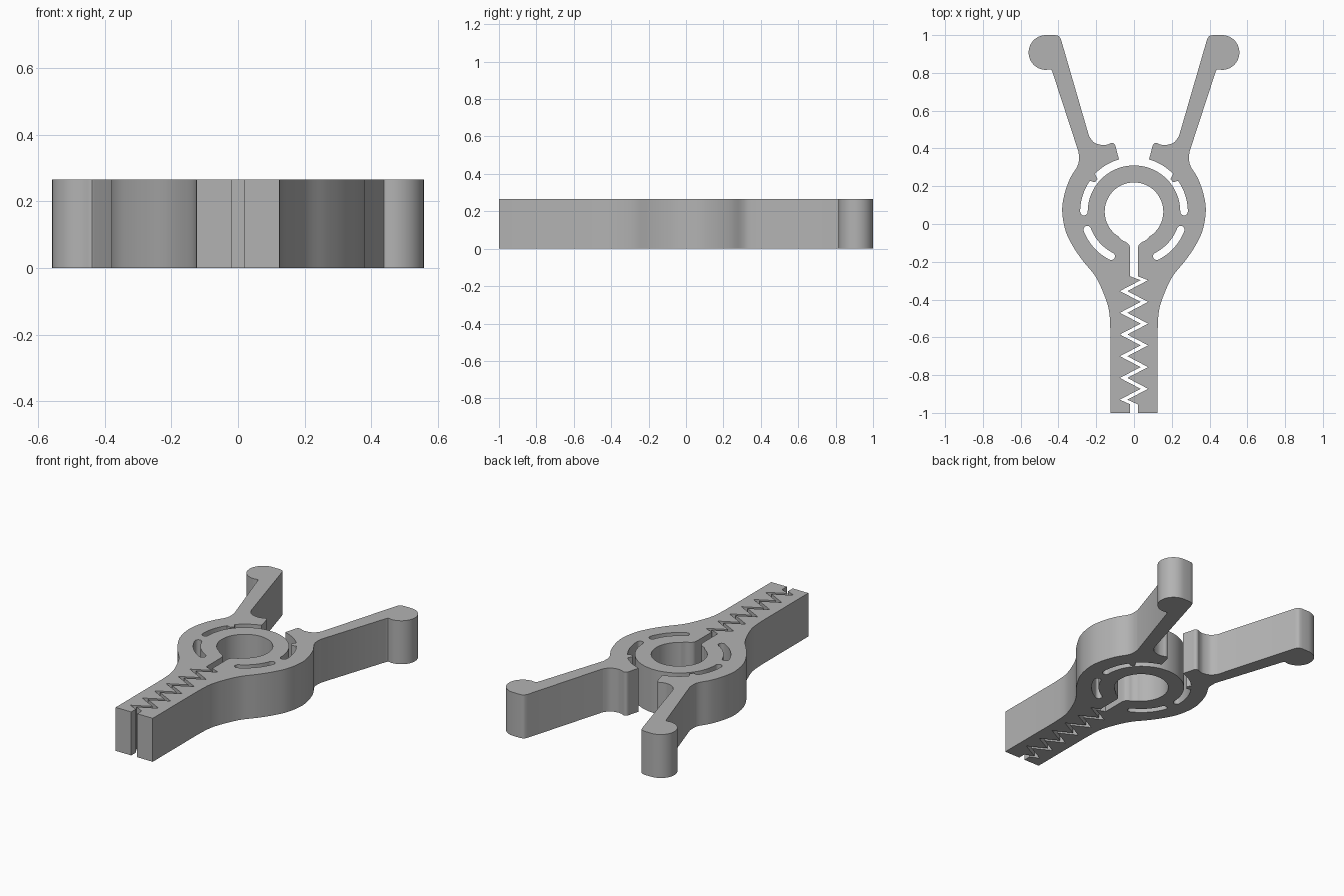
import bpy, bmesh
from math import sin, cos, radians
from mathutils import Vector
from mathutils.geometry import interpolate_bezier

cube = bpy.data.objects.get("Cube")
if cube:
    bpy.data.objects.remove(cube)

HEIGHT = 0.265
CY = 0.065                      # centre of the ring
HOLE, RING, SLOT = 0.155, 0.245, 0.285
SLIT = 0.02                     # half width of the slit


def arc(cx, cy, r, a0, a1, n=24):
    steps = [radians(a0 + (a1 - a0) * i / n) for i in range(n + 1)]
    return [(cx + r * cos(a), cy + r * sin(a)) for a in steps]


def smooth(points, n=6):
    """Smooth run through the given points."""
    p = [Vector(q) for q in points]
    last = len(p) - 1
    tangent = [(p[min(i + 1, last)] - p[max(i - 1, 0)]) / 6 for i in range(last + 1)]
    run = []
    for i in range(last):
        run += interpolate_bezier(p[i], p[i] + tangent[i],
                                  p[i + 1] - tangent[i + 1], p[i + 1], n + 1)[:-1]
    return [tuple(q[:2]) for q in run] + [points[-1]]


def mirror(points):
    return [(-x, y) for x, y in reversed(points)]


def slot_end(angle, a0, a1):
    """Round end of a slot, centred on the slot's middle radius."""
    r, a = (RING + SLOT) / 2, radians(angle)
    return arc(r * cos(a), CY + r * sin(a), (SLOT - RING) / 2, a0, a1, 8)


# Outer edge of the handle and body, then the fillet into the arm
side = [(SLIT, -1), (0.125, -1)]
side += smooth([(0.125, -0.57), (0.132, -0.46), (0.16, -0.37), (0.206, -0.275),
                (0.27, -0.196), (0.322, -0.12), (0.362, -0.037), (0.38, 0.065),
                (0.37, 0.15), (0.34, 0.238), (0.303, 0.3), (0.292, 0.335), (0.293, 0.38)])
# Arm with its round finger end
side += smooth([(0.432, 0.805), (0.439, 0.818), (0.452, 0.818)], 3)
side += arc(0.466, 0.908, 0.092, -90, 90, 32)
side += smooth([(0.42, 1.0), (0.398, 0.994), (0.386, 0.975)], 4)
# Jaw at the foot of the arm
side += smooth([(0.238, 0.465), (0.212, 0.432), (0.17, 0.418), (0.14, 0.421),
                (0.118, 0.429), (0.102, 0.422), (0.095, 0.4)], 5)
# Open slot between jaw and ring, with a small stop tooth
side += arc(0, CY, SLOT + 0.003, 74, 44, 12)
side += arc(0, CY, RING + 0.014, 42, 37, 4)
side += arc(0, CY, SLOT, 35, 0, 14)
side += slot_end(0, 0, -180)
side += arc(0, CY, RING, 0, 90, 36)

# Zigzag slit opening into the round hole
zigzag = [(0, -1), (0, -0.955)]
zigzag += [(-0.055 if i % 2 == 0 else 0.055, -0.93 + 0.0575 * i) for i in range(12)]
zigzag += [(0, -0.277)]
neck = smooth([(SLIT, -0.135), (0.025, -0.112), (0.042, -0.096), (0.062, -0.086),
               (0.082, -0.066)], 4)
edge = [(x + SLIT, y) for x, y in zigzag] + neck + arc(0, CY, HOLE, -56, 90, 48)
left_edge = [(x - SLIT, y) for x, y in zigzag] + [(-x, y) for x, y in neck]
left_edge += [(-x, y) for x, y in arc(0, CY, HOLE, -56, 90, 48)]

outline = side + mirror(side)[1:-1] + left_edge + edge[::-1][1:]

# Closed slots under the ring
closed_slot = arc(0, CY, SLOT, -63, -21, 20) + slot_end(-21, -21, 159)[1:]
closed_slot += arc(0, CY, RING, -21, -63, 20)[1:] + slot_end(-63, 117, 297)[1:-1]

# Fill the profile and give it thickness
curve = bpy.data.curves.new("clip_body", 'CURVE')
curve.dimensions = '2D'
curve.fill_mode = 'BOTH'
curve.extrude = HEIGHT / 2
for loop in (outline, closed_slot, mirror(closed_slot)):
    spline = curve.splines.new('POLY')
    spline.points.add(len(loop) - 1)
    for point, (x, y) in zip(spline.points, loop):
        point.co = (x, y, 0, 1)
    spline.use_cyclic_u = True
clip = bpy.data.objects.new("clip_body", curve)
bpy.context.collection.objects.link(clip)
bpy.ops.object.select_all(action='DESELECT')
clip.select_set(True)
bpy.context.view_layer.objects.active = clip
bpy.ops.object.convert(target='MESH')
clip = bpy.context.object

bm = bmesh.new()
bm.from_mesh(clip.data)
bmesh.ops.remove_doubles(bm, verts=bm.verts, dist=0.0005)
bmesh.ops.translate(bm, verts=bm.verts, vec=(0, 0, HEIGHT / 2))
bmesh.ops.recalc_face_normals(bm, faces=bm.faces)
bm.to_mesh(clip.data)
bm.free()
bpy.ops.object.shade_smooth_by_angle(angle=radians(30))

grey = bpy.data.materials.new("plain_grey")
grey.use_nodes = True
grey.diffuse_color = (0.45, 0.45, 0.45, 1)
grey.node_tree.nodes["Principled BSDF"].inputs["Base Color"].default_value = (0.45, 0.45, 0.45, 1)
clip.data.materials.clear()
clip.data.materials.append(grey)
